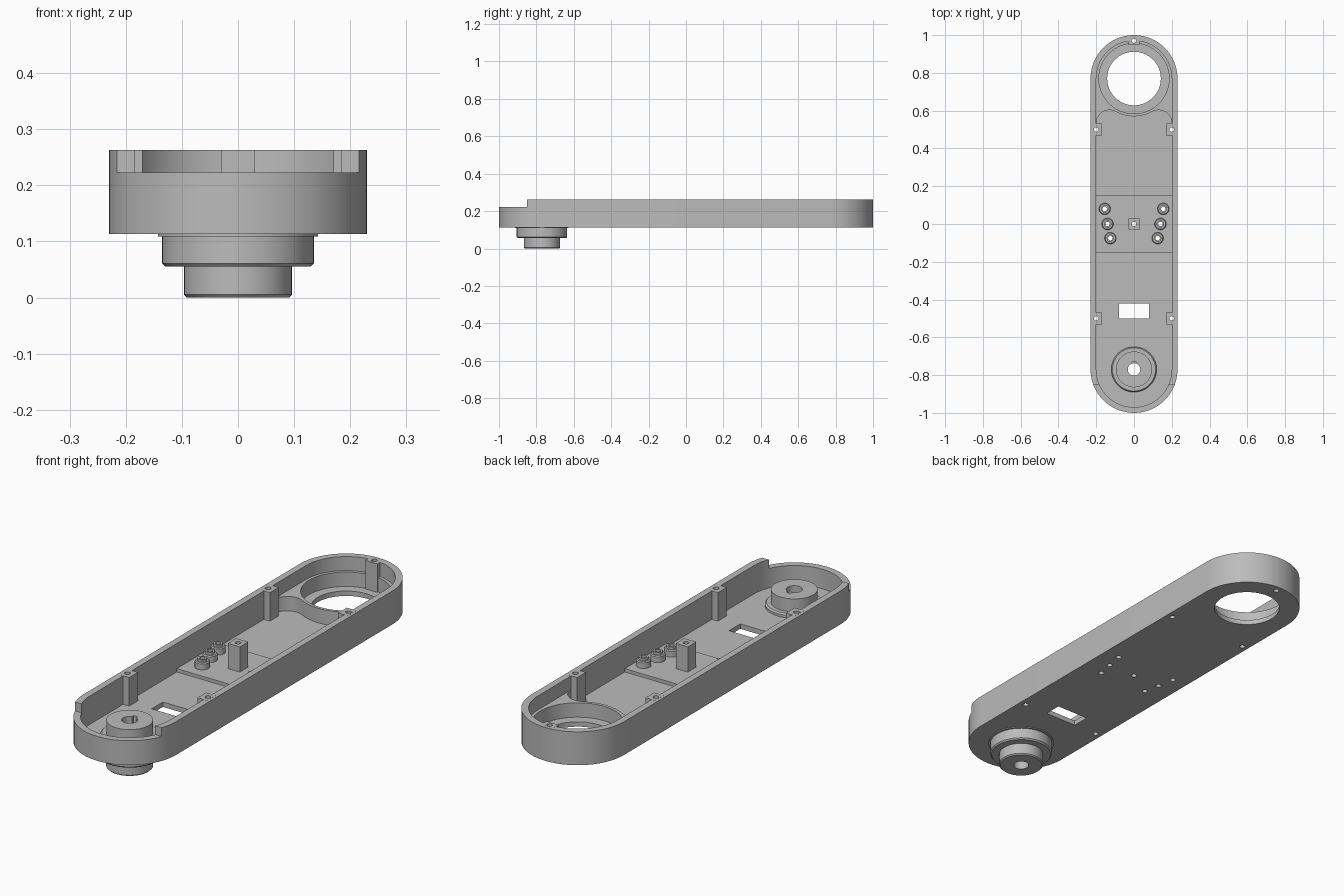
import bpy, bmesh
from math import sin, cos, pi, atan2, sqrt, radians

if "Cube" in bpy.data.objects:
    bpy.data.objects.remove(bpy.data.objects["Cube"])

GREY = (0.5, 0.5, 0.5, 1)
grey = bpy.data.materials.new("plain grey")
grey.use_nodes = True
grey.diffuse_color = GREY
grey.node_tree.nodes["Principled BSDF"].inputs["Base Color"].default_value = GREY

# Main heights and sizes
BASE, FLOOR, DECK, COLLAR, RIM, LOW_RIM = 0.113, 0.135, 0.15, 0.2, 0.263, 0.223
END, OUT_R, IN_R, FILLET = 0.77, 0.23, 0.2, 0.07
parts = []


def arc(x, y, r, a0, a1, n=32):
    return [(x + r * cos(a0 + (a1 - a0) * i / n), y + r * sin(a0 + (a1 - a0) * i / n))
            for i in range(n + 1)]


def circle(x, y, r, n=48):
    return arc(x, y, r, 0, 2 * pi, n)[:-1]


def rect(x0, x1, y0, y1):
    return [(x0, y0), (x1, y0), (x1, y1), (x0, y1)]


def stadium(r):
    return arc(0, -END, r, pi, 2 * pi) + arc(0, END, r, 0, pi)


def add_object(name, bm):
    bmesh.ops.recalc_face_normals(bm, faces=bm.faces)
    mesh = bpy.data.meshes.new(name)
    bm.to_mesh(mesh)
    bm.free()
    mesh.materials.append(grey)
    obj = bpy.data.objects.new(name, mesh)
    bpy.context.collection.objects.link(obj)
    return obj


def prisms(name, solids):
    """One mesh from several separate upright prisms (outline, bottom, top)."""
    bm = bmesh.new()
    for outline, z0, z1 in solids:
        rings = [[bm.verts.new((x, y, z)) for x, y in outline] for z in (z0, z1)]
        bm.faces.new(rings[0])
        bm.faces.new(rings[1])
        for i in range(len(outline)):
            j = (i + 1) % len(outline)
            bm.faces.new((rings[0][i], rings[0][j], rings[1][j], rings[1][i]))
    return add_object(name, bm)


def lathe(name, profile, x, y, n=64):
    bm = bmesh.new()
    rings = [[bm.verts.new((px, py, z)) for px, py in circle(x, y, r, n)] for r, z in profile]
    bm.faces.new(rings[0])
    bm.faces.new(rings[-1])
    for a, b in zip(rings, rings[1:]):
        for i in range(n):
            j = (i + 1) % n
            bm.faces.new((a[i], a[j], b[j], b[i]))
    return add_object(name, bm)


def cut(obj, solids):
    cutter = prisms("cutter", solids)
    cutter.hide_render = True
    mod = obj.modifiers.new("cut", 'BOOLEAN')
    mod.operation, mod.solver, mod.object = 'DIFFERENCE', 'EXACT', cutter
    bpy.context.view_layer.objects.active = obj
    bpy.ops.object.modifier_apply(modifier=mod.name)
    bpy.data.objects.remove(cutter)


def drill(x, y, r=0.012):
    return circle(x, y, r, 20), -0.1, 0.5


# Floor outline: round front, filleted corners meeting the collar at the back
fy = END - sqrt((IN_R + FILLET) ** 2 - (IN_R - FILLET) ** 2)
turn = atan2(END - fy, IN_R - FILLET)
floor_outline = (arc(0, -END, IN_R, pi, 2 * pi)
                 + arc(IN_R - FILLET, fy, FILLET, 0, pi - turn, 14)
                 + arc(0, END, IN_R, -turn, turn - pi, 24)[1:-1]
                 + arc(FILLET - IN_R, fy, FILLET, turn, pi, 14))

side_posts = [(sx * IN_R, y) for sx in (-1, 1) for y in (-0.5, 0.5)]
standoffs = [(sx * x, y) for sx in (-1, 1) for x, y in ((0.155, 0.08), (0.14, 0), (0.125, -0.075))]
back_post = (0, 0.97)
hub_bore = [(circle(0, -END, 0.033), -0.1, 0.5)]
hub_key = [(rect(-0.011, 0.011, -END, -END + 0.042), 0.03, 0.5)]

# Hollow tray
body = prisms("tray_body", [(stadium(OUT_R), BASE, RIM)])
cut(body, [(stadium(IN_R), COLLAR, 0.5)])
cut(body, [(floor_outline, FLOOR, COLLAR + 0.01)])
cut(body, [(circle(0, END, 0.186, 64), FLOOR, COLLAR + 0.01)])
cut(body, [(circle(0, END, 0.142, 64), 0, 0.19)])
cut(body, [(rect(-0.4, 0.4, -1.1, -0.85), LOW_RIM, 0.5)])
cut(body, [(rect(-0.08, 0.08, -0.5, -0.42), 0, 0.2), (circle(0, -END, 0.05), 0, 0.2)]
    + [drill(*p) for p in side_posts + standoffs + [back_post, (0, 0)]])
parts.append(body)

# Raised deck in the middle
deck = prisms("raised_deck", [(rect(-0.201, 0.201, -0.15, 0.15), FLOOR - 0.005, DECK)])
cut(deck, [drill(*p) for p in standoffs + [(0, 0)]])
parts.append(deck)

# Screw posts, a hair proud of the rim
TOP = RIM + 0.0003
for x, y in side_posts:
    s = 1 if x > 0 else -1
    xs = sorted((s * 0.17, s * 0.218))
    post = prisms("side_post", [(rect(*xs, y - 0.031, y + 0.031), FLOOR - 0.005, TOP)])
    cut(post, [drill(x, y)])
    parts.append(post)
for name, y0, y1, hy in (("center_post", -0.03, 0.03, 0), ("back_post", 0.948, 0.985, back_post[1])):
    post = prisms(name, [(rect(-0.03, 0.03, y0, y1), FLOOR - 0.005, TOP)])
    cut(post, [drill(0, hy)])
    parts.append(post)

# Stepped standoffs on the deck
for x, y in standoffs:
    boss = lathe("standoff", [(0.031, DECK - 0.005), (0.031, 0.176), (0.027, 0.18),
                              (0.02, 0.18), (0.02, 0.19)], x, y, 32)
    cut(boss, [drill(x, y)])
    parts.append(boss)

# Stepped hub through the floor, with keyed bore
hub = lathe("shaft_hub", [(0.091, 0), (0.096, 0.005), (0.096, 0.055), (0.129, 0.055),
                          (0.135, 0.061), (0.135, 0.109), (0.143, 0.109), (0.143, 0.12),
                          (0.12, 0.12), (0.12, 0.146), (0.114, 0.152), (0.095, 0.152),
                          (0.095, 0.21)], 0, -END)
cut(hub, hub_bore)
cut(hub, hub_key)
parts.append(hub)

# Smooth the round walls, keep the edges crisp
bpy.ops.object.select_all(action='DESELECT')
for p in parts:
    p.select_set(True)
bpy.context.view_layer.objects.active = body
bpy.ops.object.shade_smooth_by_angle(angle=radians(30))
